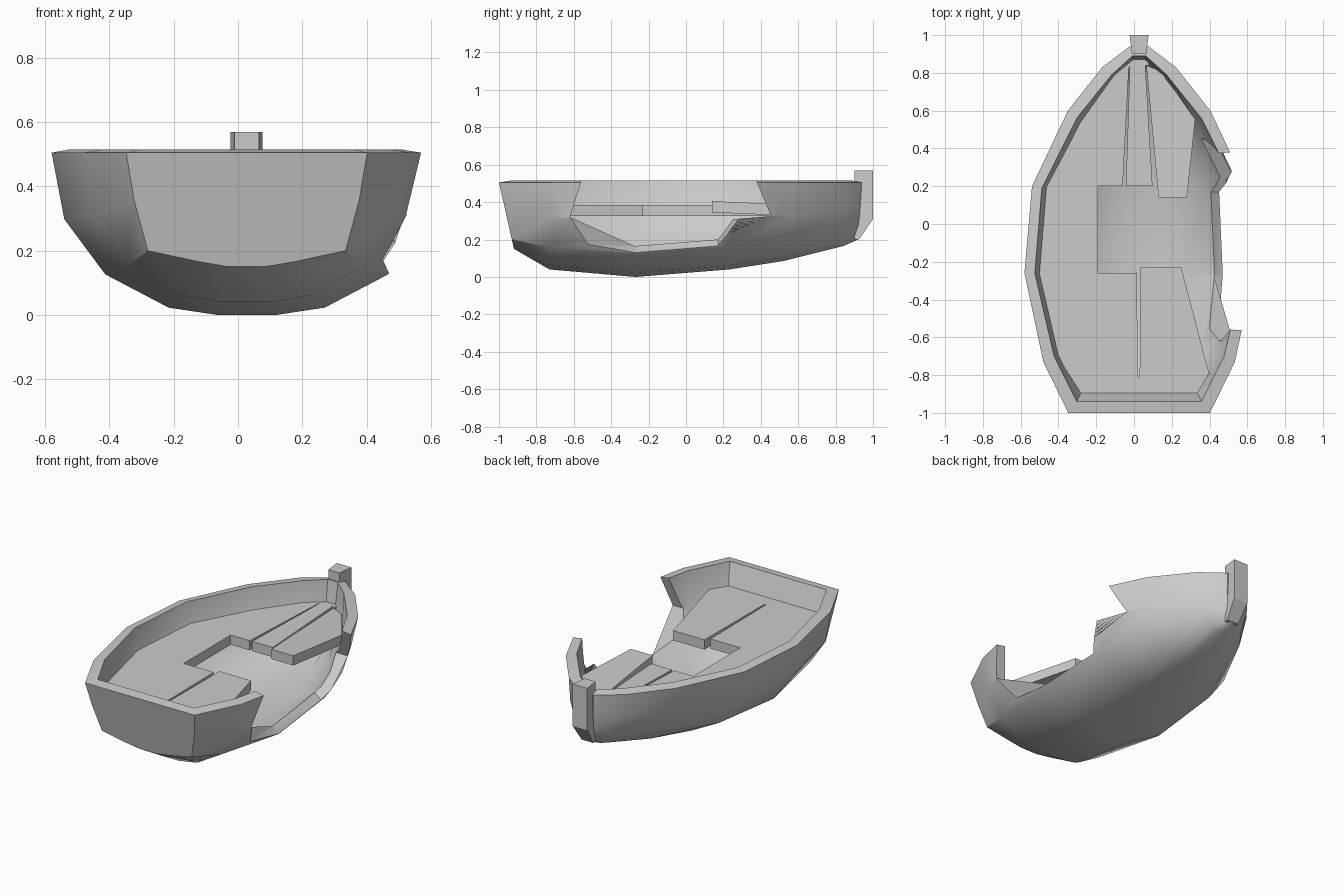
import bpy, bmesh, math

if "Cube" in bpy.data.objects:
    bpy.data.objects.remove(bpy.data.objects["Cube"])

CX = 0.027  # hull centre line


def make(name, verts, faces, smooth=None):
    bm = bmesh.new()
    vs = [bm.verts.new(v) for v in verts]
    for f in faces:
        bm.faces.new([vs[i] for i in f])
    bmesh.ops.recalc_face_normals(bm, faces=bm.faces)
    me = bpy.data.meshes.new(name)
    bm.to_mesh(me)
    bm.free()
    ob = bpy.data.objects.new(name, me)
    bpy.context.collection.objects.link(ob)
    return ob


def prism(name, bottom, top):
    """Closed solid between two matching outlines."""
    n = len(bottom)
    faces = [tuple(range(n)), tuple(range(n, 2 * n))]
    faces += [(i, (i + 1) % n, n + (i + 1) % n, n + i) for i in range(n)]
    return make(name, list(bottom) + list(top), faces)


# Stations stern to bow: (rim y, keel y, rim half width, keel z)
OUTER = [(-1.0, -0.92, 0.375, 0.15), (-0.73, -0.73, 0.507, 0.04),
         (-0.26, -0.27, 0.607, 0.0), (0.20, 0.23, 0.567, 0.04),
         (0.60, 0.52, 0.377, 0.085), (0.83, 0.84, 0.195, 0.165),
         (0.94, 0.92, 0.05, 0.2)]
INNER = [(-0.94, -0.83, 0.33, 0.2), (-0.70, -0.68, 0.45, 0.09),
         (-0.26, -0.27, 0.552, 0.05), (0.19, 0.21, 0.515, 0.09),
         (0.56, 0.49, 0.33, 0.135), (0.79, 0.78, 0.145, 0.215),
         (0.89, 0.85, 0.035, 0.25)]
WIDTH = [1, 0.935, 0.725, 0.4, 0.15]
HEIGHT = [1, 0.59, 0.25, 0.045, 0]


def shell(stations, rim):
    verts = []
    for s, (yt, yb, hw, kz) in enumerate(stations):
        half = []
        for k, (w, h) in enumerate(zip(WIDTH, HEIGHT)):
            if s == 0 and k == 2:      # boxier transom corner
                w, h = 0.82, 0.14
            half.append((w * hw, yb + (yt - yb) * h, kz + (rim - kz) * h))
        verts += [(CX - x, y, z) for x, y, z in half]
        verts += [(CX + x, y, z) for x, y, z in reversed(half)]
    return verts


# Hull: outer and inner lofts joined along the rim
R, S = 10, len(OUTER)
N = R * S
faces = []
for o in (0, N):
    for s in range(S - 1):
        for k in range(R - 1):
            a = o + s * R + k
            faces.append((a, a + 1, a + R + 1, a + R))
    for s in (0, S - 1):
        faces.append(tuple(o + s * R + k for k in range(R)))
loop = [s * R for s in range(S)] + [s * R + R - 1 for s in reversed(range(S))]
for i, a in enumerate(loop):
    b = loop[(i + 1) % len(loop)]
    faces.append((a, b, b + N, a + N))
hull = make("hull", shell(OUTER, 0.505) + shell(INNER, 0.515), faces)

# Breach in the right side, its lower edge sloping down outwards
def breach(x):
    z = 0.13 + (0.47 - x) * 0.8
    return [(x, -0.47, 0.8), (x, -0.62, 0.32), (x, -0.27, z),
            (x, 0.17, z + 0.02), (x, 0.455, 0.325), (x, 0.255, 0.8)]


cutter = prism("breach_cutter", breach(0.28), breach(0.9))
cutter.hide_render = True
mod = hull.modifiers.new("breach", 'BOOLEAN')
mod.operation = 'DIFFERENCE'
mod.solver = 'EXACT'
mod.object = cutter
bpy.context.view_layer.objects.active = hull
hull.select_set(True)
bpy.ops.object.modifier_apply(modifier=mod.name)
bpy.data.objects.remove(cutter)
bpy.ops.object.shade_smooth_by_angle(angle=math.radians(32))
hull.select_set(False)


# Floor boards
def board(name, outline, z0=0.385, z1=0.385, thick=0.06):
    ya, yb = min(p[1] for p in outline), max(p[1] for p in outline)
    top = [(x, y, z0 + (z1 - z0) * (y - ya) / (yb - ya)) for x, y in outline]
    prism(name, [(x, y, z - thick) for x, y, z in top], top)


left_edge = [(CX - hw * 0.945 - 0.008, yb + (yt - yb) * 0.62)
             for yt, yb, hw, kz in INNER]
left_edge[0] = (-0.30, -0.91)
board("main_floor", left_edge + [
    (0.07, 0.88), (0.08, 0.84), (-0.027, 0.83), (-0.06, 0.2), (-0.19, 0.2),
    (-0.19, -0.26), (0.015, -0.26), (0.02, -0.81), (0.03, -0.81),
    (0.415, -0.79), (0.355, -0.91)])
board("bow_plank_middle", [(-0.043, 0.2), (0.098, 0.2), (0.06, 0.84), (-0.022, 0.84)])
board("bow_plank_right", [(0.13, 0.14), (0.28, 0.14), (0.325, 0.56),
                          (0.19, 0.79), (0.065, 0.84)], 0.405, 0.375)
board("stern_plank_right", [(0.035, -0.23), (0.25, -0.23), (0.40, -0.80), (0.03, -0.815)])

# Stem post at the bow, tapering towards the inside
profile = [(0.9, 0.57), (1.0, 0.57), (1.0, 0.31), (0.925, 0.2), (0.9, 0.2)]


def post_side(sign):
    return [(CX + sign * (0.038 + 0.12 * (y - 0.9)), y, z) for y, z in profile]


prism("stem_post", post_side(-1), post_side(1))
